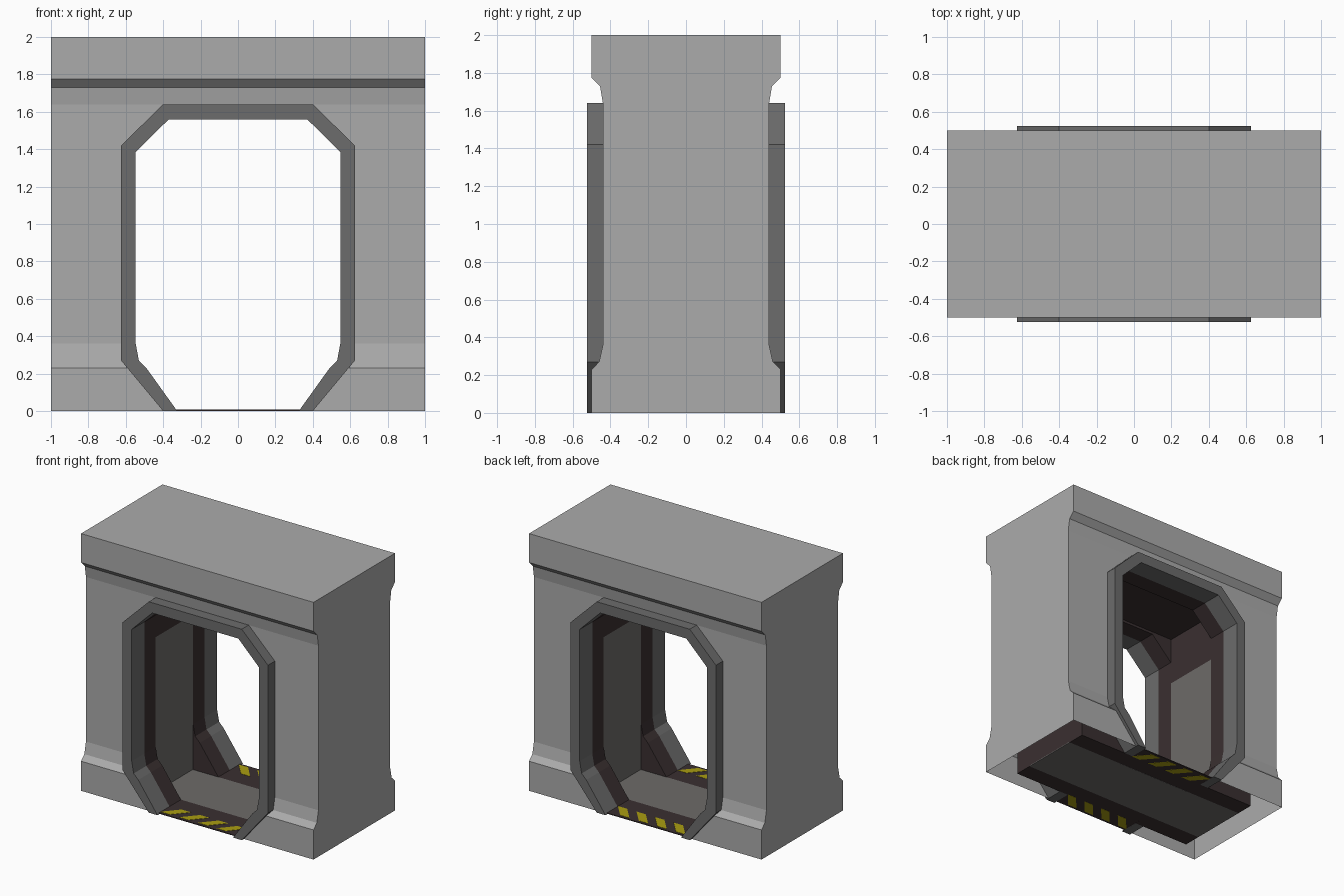
import bpy, bmesh
from mathutils import Vector

if "Cube" in bpy.data.objects:
    bpy.data.objects.remove(bpy.data.objects["Cube"])


def material(name, r, g, b):
    m = bpy.data.materials.new(name)
    m.diffuse_color = (r, g, b, 1)
    m.use_nodes = True
    m.node_tree.nodes["Principled BSDF"].inputs["Base Color"].default_value = m.diffuse_color
    return m


WALL = material("light_grey", 0.41, 0.41, 0.41)
TRIM = material("dark_grey", 0.15, 0.15, 0.15)
PANEL = material("warm_grey", 0.152, 0.146, 0.14)
BROWN = material("dark_brown", 0.042, 0.029, 0.03)
YELLOW = material("hazard_yellow", 0.40, 0.34, 0.006)


def prism(name, pts, lo, hi, axis, *mats):
    """Extrude a 2D outline along one axis; outline uses the other two axes in order."""
    def place(p, t):
        co = list(p)
        co.insert("xyz".index(axis), t)
        return Vector(co)
    bm = bmesh.new()
    a = [bm.verts.new(place(p, lo)) for p in pts]
    b = [bm.verts.new(place(p, hi)) for p in pts]
    bm.faces.new(a)
    bm.faces.new(b)
    n = len(pts)
    for i in range(n):
        j = (i + 1) % n
        bm.faces.new((a[i], a[j], b[j], b[i]))
    bmesh.ops.recalc_face_normals(bm, faces=bm.faces)
    me = bpy.data.meshes.new(name)
    bm.to_mesh(me)
    bm.free()
    ob = bpy.data.objects.new(name, me)
    bpy.context.collection.objects.link(ob)
    for m in mats:
        me.materials.append(m)
    return ob


def box(name, x, y, z, *mats):
    return prism(name, [(x[0], y[0]), (x[1], y[0]), (x[1], y[1]), (x[0], y[1])],
                 z[0], z[1], "z", *mats)


def both(half):
    """Right half of an outline, bottom to top, completed with its mirror image."""
    return half + [(-x, z) for x, z in reversed(half)]


OUTER = [(0.4, 0), (0.625, 0.27), (0.625, 1.42), (0.4, 1.64)]
INNER = [(0.325, 0), (0.49, 0.23), (0.53, 0.27), (0.547, 0.36), (0.547, 1.385), (0.37, 1.56)]

# Wall block: moulded side profile run along x
side = [(0.5, 0), (0.5, 0.23), (0.46, 0.27), (0.44, 0.36),
        (0.44, 1.64), (0.455, 1.73), (0.5, 1.775), (0.5, 2)]
body = prism("wall_block", both(side), -1, 1, "x", WALL)

# Doorway cut through the wall block
cutter = prism("doorway_cutter", both([(0.3167, -0.1)] + OUTER[1:]), -0.8, 0.8, "y", WALL)
cutter.hide_render = True
mod = body.modifiers.new("doorway", "BOOLEAN")
mod.object = cutter
mod.operation = "DIFFERENCE"
mod.solver = "EXACT"
bpy.context.view_layer.objects.active = body
bpy.ops.object.modifier_apply(modifier="doorway")
bpy.data.objects.remove(cutter)

# The wall block is a hollow shell: drop its underside and raw tunnel faces
bm = bmesh.new()
bm.from_mesh(body.data)
inside = []
for f in bm.faces:
    c = f.calc_center_median()
    if abs(c.x) < 0.9 and abs(c.y) < 0.3 and c.z < 1.9:
        inside.append(f)
bmesh.ops.delete(bm, geom=inside, context="FACES")
bm.to_mesh(body.data)
bm.free()

inner_loop = list(reversed(both(INNER)))
for s, tag in ((-1, "front"), (1, "back")):
    # Door surround
    prism(tag + "_door_frame", both(OUTER) + inner_loop, s * 0.37, s * 0.525, "y", TRIM)
    # Bulkhead behind the surround
    prism(tag + "_bulkhead", both([(0.81, 0), (0.81, 1.65)]) + inner_loop,
          s * 0.23, s * 0.37, "y", BROWN)
    # Threshold with slanted hazard stripes
    y0, y1 = sorted((s * 0.23, s * 0.5))
    box(tag + "_threshold", (-0.33, 0.33), (y0, y1), (0.001, 0.007), BROWN)
    for i in range(4):
        x = -0.24 + 0.16 * i
        k = 0.05                      # slant
        prism(f"{tag}_hazard_stripe_{i + 1}",
              [(x + k - 0.04, s * 0.365), (x + k + 0.04, s * 0.365),
               (x - k + 0.04, s * 0.48), (x - k - 0.04, s * 0.48)],
              0, 0.009, "z", YELLOW)

# Passage between the bulkheads
box("passage_floor", (-0.81, 0.81), (-0.23, 0.23), (0, 0.007), PANEL)
box("passage_ceiling", (-0.81, 0.81), (-0.23, 0.23), (1.58, 1.65), BROWN)
for s, tag in ((-1, "left"), (1, "right")):
    x = sorted((s * 0.55, s * 0.81))
    low = box(tag + "_passage_wall", x, (-0.23, 0.23), (0.005, 1.21), BROWN, PANEL)
    for f in low.data.polygons:       # grey panel only on the passage side
        if f.normal.x * s < -0.5:
            f.material_index = 1
    box(tag + "_passage_upper_wall", x, (-0.23, 0.23), (1.21, 1.58), BROWN)
